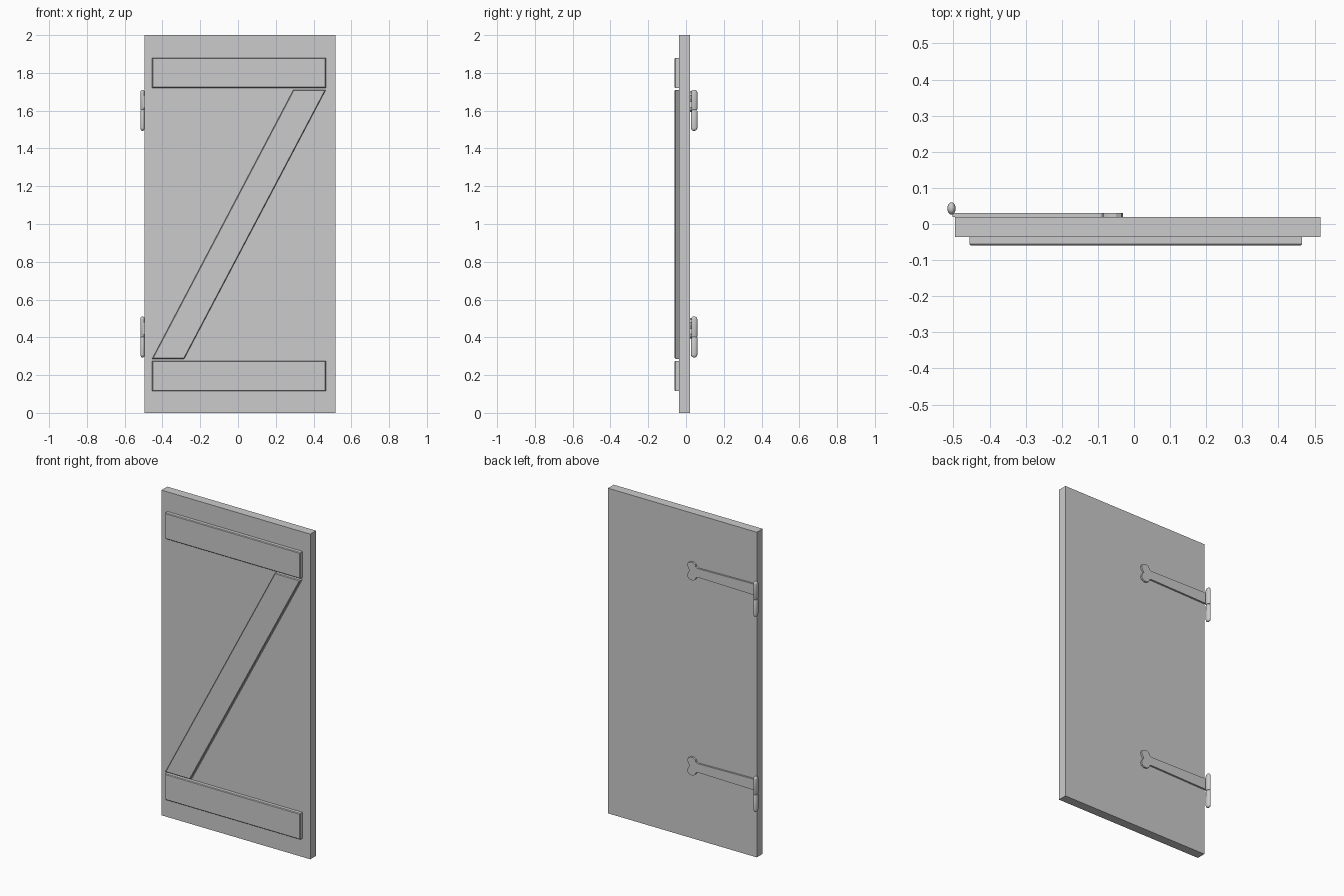
import bpy, bmesh, math

if "Cube" in bpy.data.objects:
    bpy.data.objects.remove(bpy.data.objects["Cube"], do_unlink=True)

grey = bpy.data.materials.new("plain_grey")
grey.use_nodes = True
GREY = (0.6, 0.6, 0.6, 1)
grey.diffuse_color = GREY
grey.node_tree.nodes["Principled BSDF"].inputs["Base Color"].default_value = GREY


def finish(bm, name, smooth=False):
    bmesh.ops.recalc_face_normals(bm, faces=bm.faces[:])
    mesh = bpy.data.meshes.new(name)
    bm.to_mesh(mesh)
    bm.free()
    mesh.materials.append(grey)
    obj = bpy.data.objects.new(name, mesh)
    bpy.context.collection.objects.link(obj)
    if smooth:
        bpy.ops.object.select_all(action="DESELECT")
        obj.select_set(True)
        bpy.context.view_layer.objects.active = obj
        bpy.ops.object.shade_smooth_by_angle(angle=math.radians(40))
    return obj


def plate(name, outline, front, back, bevel=0):
    """Extrude an (x, z) outline from y = front to y = back."""
    bm = bmesh.new()
    face = bm.faces.new([bm.verts.new((x, front, z)) for x, z in outline])
    out = bmesh.ops.extrude_face_region(bm, geom=[face], use_keep_orig=True)
    for v in out["geom"]:
        if isinstance(v, bmesh.types.BMVert):
            v.co.y = back
    if bevel:
        edges = [e for e in bm.edges if all(v.co.y == face.verts[0].co.y for v in e.verts)]
        bmesh.ops.bevel(bm, geom=edges, offset=bevel, segments=1, affect="EDGES")
    return finish(bm, name)


def rect(x0, x1, z0, z1):
    return [(x0, z0), (x1, z0), (x1, z1), (x0, z1)]


def barrel(name, z_seam, direction):
    """Oval hinge barrel with a domed outer end."""
    length, dome, rx, ry = 0.109, 0.016, 0.0115, 0.017
    profile = [(0.9, 0.001), (1, 0.004)]
    for i in range(6):
        a = i / 6 * math.pi / 2
        profile.append((math.cos(a), length - dome + dome * math.sin(a)))
    sides = 20
    bm = bmesh.new()
    rings = []
    for r, h in profile:
        rings.append([bm.verts.new((-0.5055 + rx * r * math.cos(t),
                                    0.043 + ry * r * math.sin(t),
                                    z_seam + direction * h))
                      for t in (2 * math.pi * k / sides for k in range(sides))])
    for low, high in zip(rings, rings[1:]):
        for k in range(sides):
            n = (k + 1) % sides
            bm.faces.new((low[k], low[n], high[n], high[k]))
    bm.faces.new(rings[0])
    bm.faces.new(rings[-1])
    return finish(bm, name, True)


# Door slab
DOOR_FRONT, DOOR_BACK = -0.036, 0.02
plate("door_panel", rect(-0.496, 0.517, 0, 2), DOOR_FRONT, DOOR_BACK)

# Front battens and diagonal brace
for name, z0 in (("bottom_batten", 0.115), ("top_batten", 1.72)):
    plate(name, rect(-0.455, 0.465, z0, z0 + 0.16), -0.06, DOOR_FRONT, 0.004)
plate("diagonal_brace", [(-0.455, 0.286), (-0.285, 0.286), (0.465, 1.71), (0.293, 1.71)],
      -0.06, DOOR_FRONT, 0.004)

# Strap half outline: tapered arm ending in a two-lobed tip
half = [(-0.503, 0.034), (-0.1, 0.027), (-0.089, 0.032), (-0.084, 0.046), (-0.07, 0.055),
        (-0.05, 0.055), (-0.035, 0.046), (-0.03, 0.031), (-0.036, 0.015)]
outline = half + [(-0.046, 0)] + [(x, -z) for x, z in reversed(half)]

# Hinges on the back
for place, z in (("lower", 0.402), ("upper", 1.602)):
    plate(place + "_hinge_strap", [(x, z + 0.046 + dz) for x, dz in outline], 0.031, DOOR_BACK)
    barrel(place + "_hinge_top_barrel", z, 1)
    barrel(place + "_hinge_bottom_barrel", z, -1)
